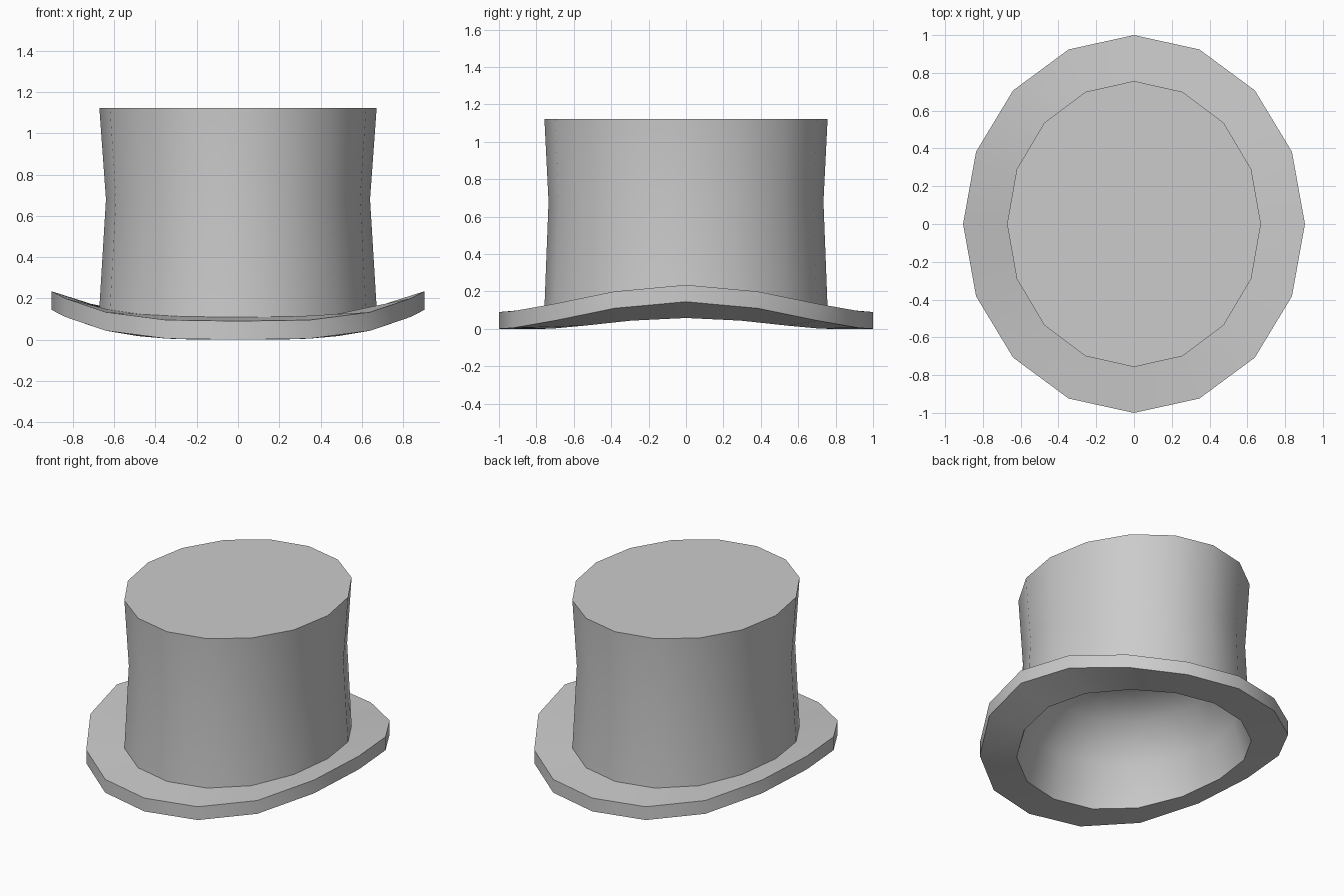
import bpy, bmesh, math

if "Cube" in bpy.data.objects:
    bpy.data.objects.remove(bpy.data.objects["Cube"])

SIDES = 16


def lofted_shell(name, rings):
    """Loft oval rings (rx, ry, z, side_lift) and cap both crown ends."""
    bm = bmesh.new()
    loops = []
    for rx, ry, z, lift in rings:
        loop = []
        for k in range(SIDES):
            a = 2 * math.pi * k / SIDES
            c, s = math.cos(a), math.sin(a)
            # brim stays flat front and back, then curls up at the sides
            loop.append(bm.verts.new((rx * c, ry * s, z + lift * abs(c) ** 3.5)))
        loops.append(loop)
    for lo, hi in zip(loops, loops[1:]):
        for k in range(SIDES):
            n = (k + 1) % SIDES
            bm.faces.new((lo[k], lo[n], hi[n], hi[k]))
    bm.faces.new(loops[0])
    bm.faces.new(loops[-1])
    bmesh.ops.recalc_face_normals(bm, faces=bm.faces)
    mesh = bpy.data.meshes.new(name)
    bm.to_mesh(mesh)
    bm.free()
    obj = bpy.data.objects.new(name, mesh)
    bpy.context.collection.objects.link(obj)
    bpy.context.view_layer.objects.active = obj
    obj.select_set(True)
    bpy.ops.object.shade_smooth_by_angle(angle=math.radians(60))
    return obj


# One hollow shell: waisted crown, brim curled up at the sides, domed lining
lofted_shell("hat", [
    (0.672, 0.757, 1.122, 0),       # flat crown top
    (0.64, 0.735, 0.68, 0),         # waist
    (0.672, 0.757, 0.11, 0.045),    # crown meets brim
    (0.905, 1.0, 0.09, 0.145),      # brim upper edge
    (0.905, 1.0, 0.0, 0.145),       # brim lower edge
    (0.685, 0.765, 0.0, 0.058),     # head opening
    (0.62, 0.70, 0.28, 0),          # lining wall
    (0.48, 0.54, 0.50, 0),          # lining shoulder
    (0.25, 0.28, 0.58, 0),          # lining ceiling
])
